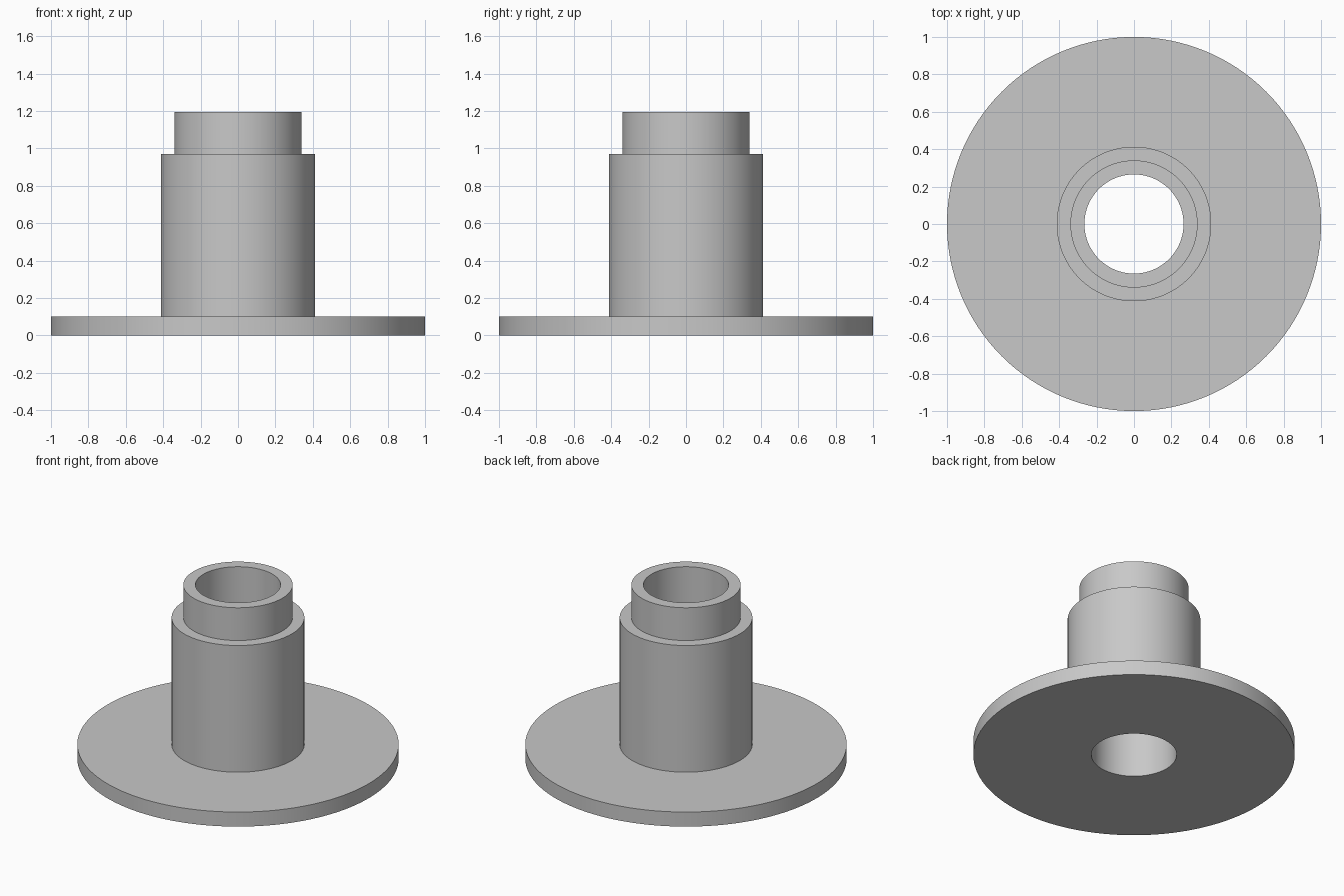
import bpy, bmesh
from math import radians, tau

default = bpy.data.objects.get("Cube")
if default:
    bpy.data.objects.remove(default, do_unlink=True)

# Plain grey metal
GREY = (0.58, 0.58, 0.58, 1)
metal = bpy.data.materials.new("grey_metal")
metal.use_nodes = True
metal.diffuse_color = GREY
metal.node_tree.nodes["Principled BSDF"].inputs["Base Color"].default_value = GREY

# Dimensions
BORE, NECK, BODY, FLANGE = 0.265, 0.34, 0.413, 1.0
FLANGE_TOP, BODY_TOP, NECK_TOP = 0.10, 0.97, 1.195
SIDES = 128


def lathe(name, profile):
    """Spin a closed (radius, height) profile about z."""
    bm = bmesh.new()
    verts = [bm.verts.new((r, 0, z)) for r, z in profile]
    edges = [bm.edges.new((a, b)) for a, b in zip(verts, verts[1:] + verts[:1])]
    bmesh.ops.spin(bm, geom=verts + edges, cent=(0, 0, 0), axis=(0, 0, 1),
                   angle=tau, steps=SIDES, use_merge=True)
    bmesh.ops.remove_doubles(bm, verts=bm.verts[:], dist=0.0001)
    bmesh.ops.recalc_face_normals(bm, faces=bm.faces[:])
    mesh = bpy.data.meshes.new(name)
    bm.to_mesh(mesh)
    bm.free()
    mesh.materials.append(metal)
    obj = bpy.data.objects.new(name, mesh)
    bpy.context.collection.objects.link(obj)
    bpy.ops.object.select_all(action="DESELECT")
    obj.select_set(True)
    bpy.context.view_layer.objects.active = obj
    bpy.ops.object.shade_smooth_by_angle(angle=radians(30))
    return obj


# One turned piece: wide flange, body, narrower neck, bore right through
lathe("flanged_bushing", [
    (BORE, 0), (FLANGE, 0), (FLANGE, FLANGE_TOP), (BODY, FLANGE_TOP),
    (BODY, BODY_TOP), (NECK, BODY_TOP), (NECK, NECK_TOP), (BORE, NECK_TOP),
])
